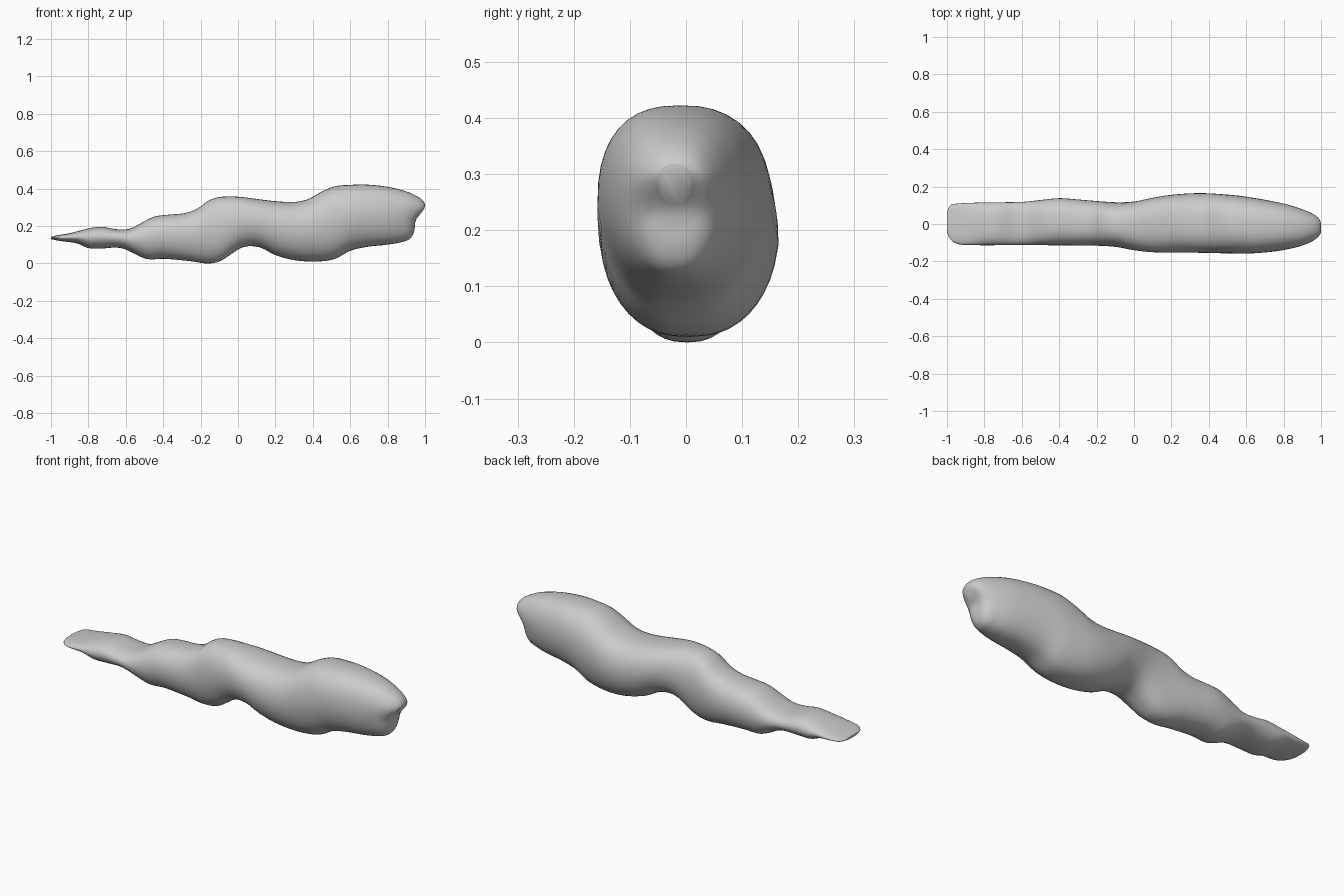
import bpy, bmesh, math

if "Cube" in bpy.data.objects:
    bpy.data.objects.remove(bpy.data.objects["Cube"])

# Profiles along the length: (x, value)
TOP = [(-1, .142), (-.97, .15), (-.9, .162), (-.8, .187), (-.73, .196), (-.65, .183), (-.58, .185),
       (-.52, .215), (-.45, .25), (-.38, .26), (-.28, .27), (-.21, .297), (-.16, .335), (-.1, .355),
       (0, .357), (.1, .345), (.2, .333), (.3, .329), (.37, .342), (.45, .385), (.52, .413),
       (.6, .42), (.68, .422), (.8, .41), (.9, .385), (.96, .358), (.99, .335), (1, .318)]
BOTTOM = [(-1, .13), (-.95, .12), (-.86, .107), (-.8, .082), (-.73, .08), (-.65, .085), (-.6, .075),
          (-.53, .04), (-.48, .022), (-.4, .025), (-.25, .012), (-.17, 0), (-.1, .01), (-.05, .04),
          (0, .075), (.05, .092), (.12, .085), (.2, .045), (.3, .018), (.42, .01), (.52, .025),
          (.6, .068), (.7, .09), (.8, .1), (.9, .115), (.96, .135), (.99, .18), (1, .25)]
BACK = [(-1, .06), (-.99, .09), (-.97, .106), (-.8, .115), (-.6, .118), (-.5, .128), (-.4, .138),
        (-.3, .131), (-.1, .116), (0, .12), (.1, .14), (.2, .156), (.35, .165), (.5, .157),
        (.6, .146), (.8, .11), (.9, .082), (.96, .058), (.99, .035), (1, .01)]
FRONT = [(-1, -.04), (-.99, -.07), (-.96, -.1), (-.9, -.112), (-.6, -.113), (-.2, -.116), (-.1, -.122),
         (0, -.14), (.1, -.151), (.3, -.153), (.6, -.158), (.7, -.152), (.8, -.14), (.9, -.118),
         (.96, -.094), (.99, -.07), (1, -.05)]


def sample(p, x):
    """Smooth curve through the profile points."""
    def slope(i):
        a, b = p[max(i - 1, 0)], p[min(i + 1, len(p) - 1)]
        return (b[1] - a[1]) / (b[0] - a[0])
    i = 0
    while i < len(p) - 2 and x > p[i + 1][0]:
        i += 1
    h = p[i + 1][0] - p[i][0]
    t = min(max((x - p[i][0]) / h, 0), 1)
    return ((2*t**3 - 3*t*t + 1) * p[i][1] + (t**3 - 2*t*t + t) * h * slope(i)
            + (3*t*t - 2*t**3) * p[i + 1][1] + (t**3 - t*t) * h * slope(i + 1))


def spow(v, e):
    return math.copysign(abs(v) ** e, v)


# Lumpy body lofted from rounded cross-sections
RINGS, SIDES, EXP = 110, 40, 2 / 2.5
bm = bmesh.new()
loops = []
for r in range(RINGS + 1):
    x = -math.cos(math.pi * r / RINGS)
    zt, zb, yb, yf = (sample(p, x) for p in (TOP, BOTTOM, BACK, FRONT))
    ring = []
    for k in range(SIDES):
        a = 2 * math.pi * k / SIDES
        u, w = spow(math.cos(a), EXP), spow(math.sin(a), EXP)
        narrow = 1 - .15 * max(-w, 0)
        y = (yb + yf) / 2 + (yb - yf) / 2 * u * narrow
        z = (zt + zb) / 2 + (zt - zb) / 2 * w
        # undercut below the lip at the blunt end
        ramp = max(0, (x - .7) / .3) ** 2
        low = min(max((.31 - z) / .09, 0), 1)
        low = low * low * (3 - 2 * low)
        ring.append(bm.verts.new((x - .05 * ramp * low, y, z)))
    loops.append(ring)
for a, b in zip(loops, loops[1:]):
    for k in range(SIDES):
        n = (k + 1) % SIDES
        bm.faces.new((a[k], a[n], b[n], b[k]))
bm.faces.new(loops[0])
bm.faces.new(loops[-1])
bmesh.ops.recalc_face_normals(bm, faces=bm.faces)
for f in bm.faces:
    f.smooth = True
mesh = bpy.data.meshes.new("lumpy_body")
bm.to_mesh(mesh)
bm.free()
body = bpy.data.objects.new("lumpy_body", mesh)
bpy.context.collection.objects.link(body)
